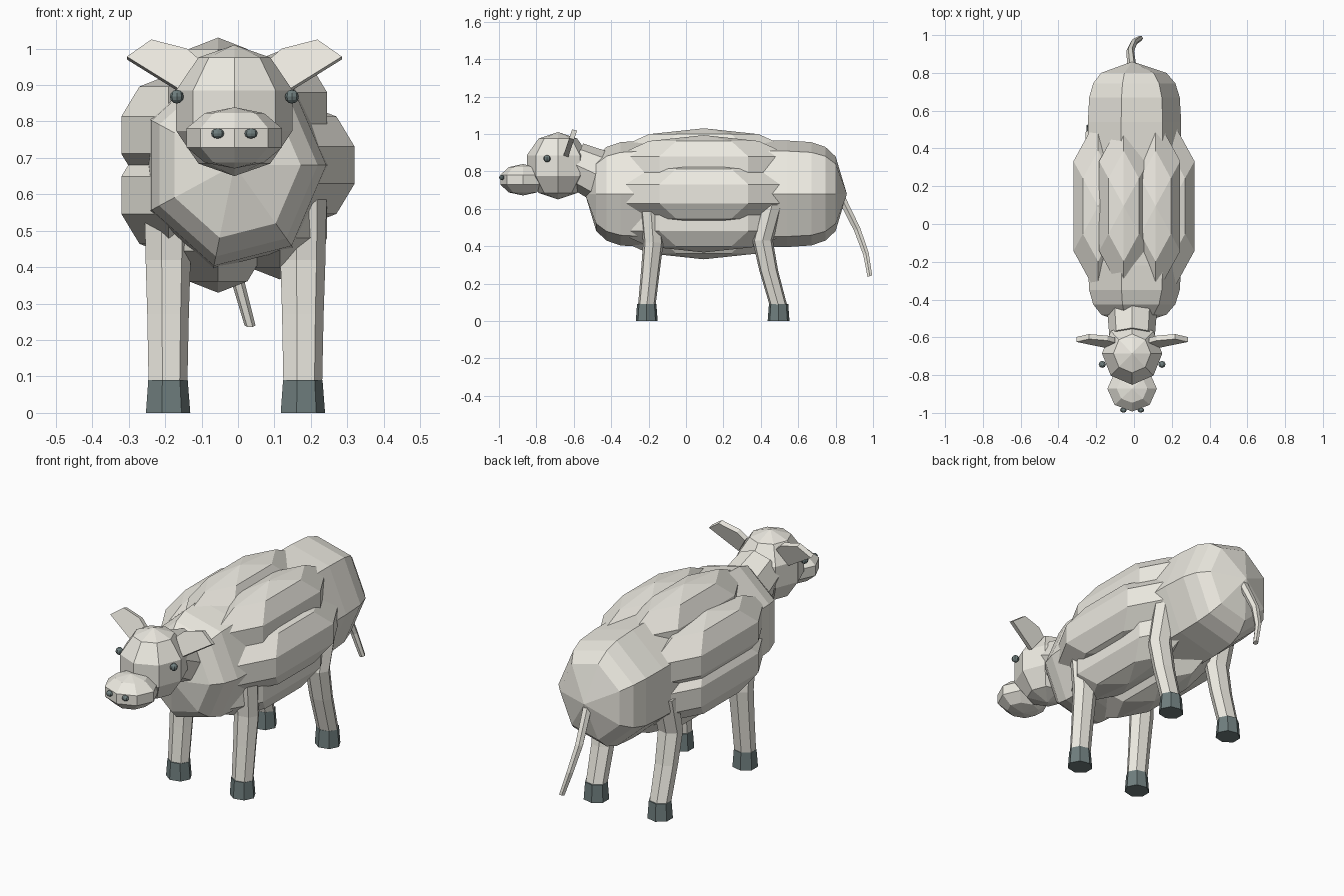
import bpy, bmesh, math
from mathutils import Vector

if "Cube" in bpy.data.objects:
    bpy.data.objects.remove(bpy.data.objects["Cube"])

CX = -0.01  # symmetry line of the animal


def material(name, rgb):
    m = bpy.data.materials.new(name)
    m.diffuse_color = (*rgb, 1)
    m.use_nodes = True
    m.node_tree.nodes["Principled BSDF"].inputs["Base Color"].default_value = m.diffuse_color
    return m


CREAM = material("cream", (0.84, 0.82, 0.75))
DARK = material("dark_slate", (0.16, 0.21, 0.21))


def finish(name, bm, mat):
    bmesh.ops.recalc_face_normals(bm, faces=bm.faces)
    me = bpy.data.meshes.new(name)
    bm.to_mesh(me)
    bm.free()
    me.materials.append(mat)
    ob = bpy.data.objects.new(name, me)
    bpy.context.collection.objects.link(ob)
    return ob


def ball(name, loc, radii, seg, rings=5, mat=CREAM):
    bm = bmesh.new()
    bmesh.ops.create_uvsphere(bm, u_segments=seg, v_segments=rings, radius=1)
    for v in bm.verts:
        # explicit start angle keeps a vertex on the x axis
        v.co = Vector(loc) + Vector([a * b for a, b in zip(v.co, radii)])
    return finish(name, bm, mat)


def loft(name, stations, v_axis, sides=7, mat=CREAM):
    """Skin rings: each station is (centre, radius along x, radius along v_axis)."""
    bm = bmesh.new()
    v_axis = Vector(v_axis).normalized()
    rings = []
    for c, ru, rv in stations:
        ring = []
        for i in range(sides):
            a = math.tau * i / sides
            ring.append(bm.verts.new(Vector(c) + Vector((ru * math.cos(a), 0, 0))
                                     + v_axis * rv * math.sin(a)))
        rings.append(ring)
    for r0, r1 in zip(rings, rings[1:]):
        for i in range(sides):
            j = (i + 1) % sides
            bm.faces.new((r0[i], r0[j], r1[j], r1[i]))
    bm.faces.new(rings[0])
    bm.faces.new(rings[-1])
    bmesh.ops.remove_doubles(bm, verts=bm.verts, dist=0.0005)
    return finish(name, bm, mat)


# Seven-sided barrel body with rounded ends
half = [(-0.70, 0), (-0.64, 0.70), (-0.585, 0.88), (-0.51, 0.97), (-0.38, 1.0)]
profile = half + [(-y, s) for y, s in reversed(half)]
loft("body", [((CX, 0.16 + y, 0.68), 0.26 * s, 0.292 * s) for y, s in profile], (0, 0, 1))

# Seven long fleece lobes around the barrel
for i in range(7):
    a = math.tau * i / 7
    ball(f"fleece_lobe_{i + 1}",
         (CX + 0.2 * math.cos(a), 0.095, 0.68 + 0.19 * math.sin(a)),
         (0.158, 0.5, 0.165), 6)

# Neck, head and snout
loft("neck", [((CX, -0.36, 0.73), 0.14, 0.15), ((CX, -0.60, 0.84), 0.12, 0.12)],
     (0, 0.42, 0.91), 8)
ball("head", (CX, -0.685, 0.83), (0.168, 0.175, 0.18), 8)
ball("snout", (CX, -0.872, 0.755), (0.138, 0.127, 0.084), 8)

# Tail
loft("tail", [((CX, 0.82, 0.68), 0.024, 0.024), ((CX - 0.01, 0.915, 0.49), 0.021, 0.021),
              ((0.0, 0.962, 0.36), 0.018, 0.018), ((0.033, 0.983, 0.24), 0.015, 0.015)],
     (0, 0.94, 0.33), 6)

FRONT = [(-0.19, 0.62), (-0.175, 0.42), (-0.19, 0.27), (-0.21, 0.08)]
REAR = [(0.46, 0.62), (0.41, 0.43), (0.442, 0.27), (0.495, 0.08)]
EAR = [(0.09, 0.965), (0.145, 0.885), (0.295, 0.978), (0.228, 1.025), (0.13, 1.0)]

for side, s in (("left", 1), ("right", -1)):
    # Legs and hooves
    for end, path in (("front", FRONT), ("rear", REAR)):
        x = CX + s * 0.185
        radii = (0.069, 0.065, 0.06, 0.056)
        loft(f"{end}_leg_{side}",
             [((x, y, z), r, r * 0.86) for (y, z), r in zip(path, radii)], (0, 1, 0))
        yh = path[-1][0]
        loft(f"{end}_hoof_{side}",
             [((x, yh, 0), 0.064, 0.06), ((x, yh, 0.09), 0.057, 0.053)], (0, 1, 0), 7, DARK)

    # Flat ear, leaning back towards its top
    bm = bmesh.new()
    verts = [bm.verts.new((CX + s * x, -0.66 + (z - 0.87) * 0.33, z)) for x, z in EAR]
    face = bm.faces.new(verts)
    new = bmesh.ops.extrude_face_region(bm, geom=[face], use_keep_orig=True)["geom"]
    for v in new:
        if isinstance(v, bmesh.types.BMVert):
            v.co += Vector((0, 0.026, -0.008))
    finish(f"ear_{side}", bm, CREAM)

    # Eyes and nostrils
    ball(f"eye_{side}", (CX + s * 0.158, -0.743, 0.868), (0.019, 0.019, 0.019), 8, 6, DARK)
    ball(f"nostril_{side}", (CX + s * 0.046, -0.985, 0.767), (0.018, 0.014, 0.014), 8, 6, DARK)
